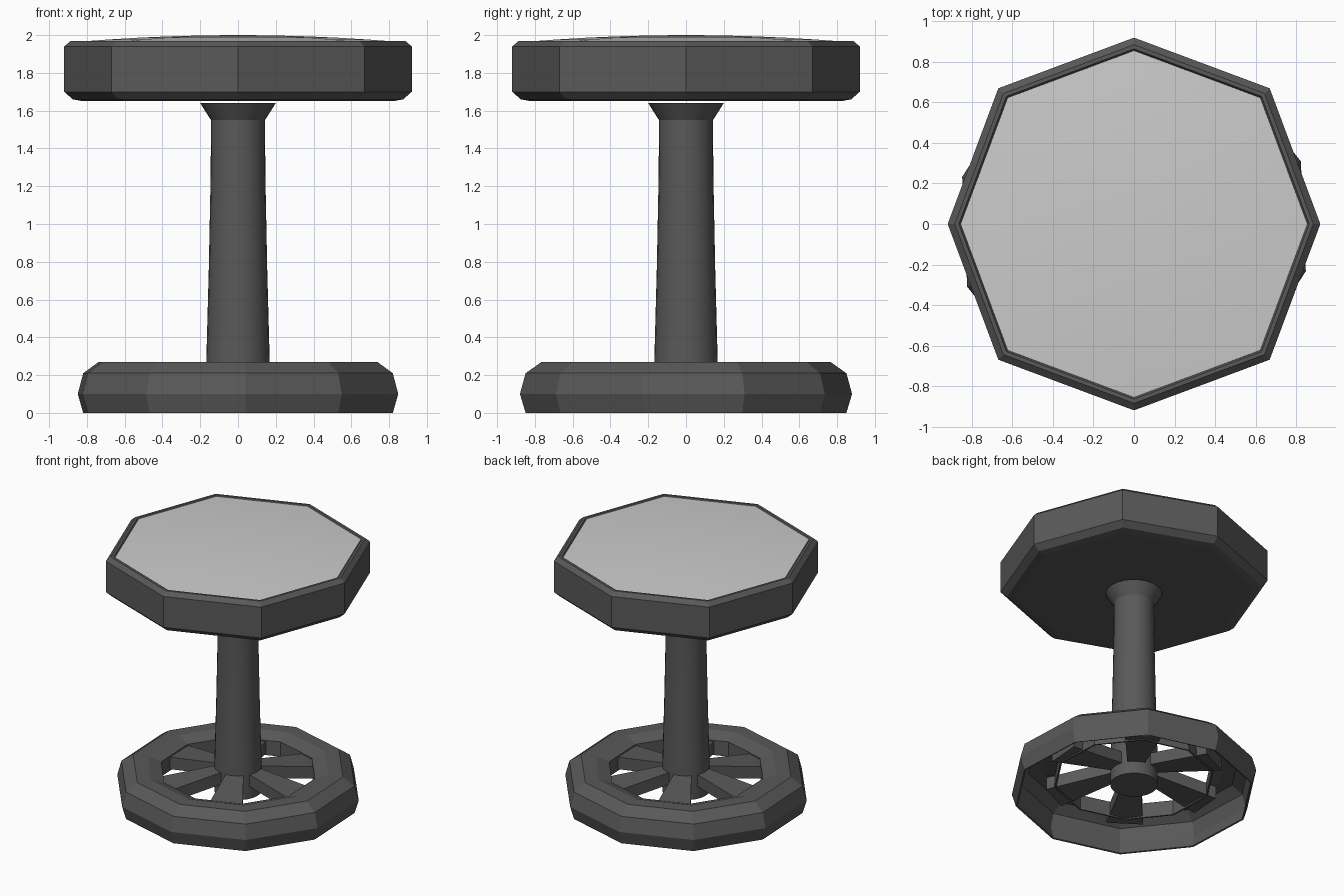
import bpy, bmesh
from math import sin, cos, radians, pi

if "Cube" in bpy.data.objects:
    bpy.data.objects.remove(bpy.data.objects["Cube"])

dark = bpy.data.materials.new("dark_grey")
dark.diffuse_color = (0.1, 0.1, 0.1, 1)
dark.use_nodes = True
dark.node_tree.nodes["Principled BSDF"].inputs["Base Color"].default_value = dark.diffuse_color


def finish(name, bm, mat=None, smooth=None):
    bmesh.ops.remove_doubles(bm, verts=bm.verts, dist=1e-5)
    bmesh.ops.recalc_face_normals(bm, faces=bm.faces)
    mesh = bpy.data.meshes.new(name)
    bm.to_mesh(mesh)
    bm.free()
    ob = bpy.data.objects.new(name, mesh)
    bpy.context.collection.objects.link(ob)
    if mat:
        mesh.materials.append(mat)
    if smooth:
        bpy.ops.object.select_all(action='DESELECT')
        ob.select_set(True)
        bpy.context.view_layer.objects.active = ob
        bpy.ops.object.shade_smooth_by_angle(angle=radians(smooth))
    return ob


def lathe(name, profile, sides, start=0, odd_scale=1.0, mat=None, smooth=None):
    """Sweep (radius, z) points round z; every other corner may be pushed out."""
    bm = bmesh.new()
    rings = []
    for r, z in profile:
        ring = []
        for i in range(sides):
            a = radians(start) + 2 * pi * i / sides
            k = r * (odd_scale if i % 2 else 1)
            ring.append(bm.verts.new((k * cos(a), k * sin(a), z)))
        rings.append(ring)
    for lo, hi in zip(rings, rings[1:]):
        for i in range(sides):
            j = (i + 1) % sides
            bm.faces.new((lo[i], lo[j], hi[j], hi[i]))
    for ring, (r, z) in ((rings[0], profile[0]), (rings[-1], profile[-1])):
        if (r, z) not in OPEN_ENDS:
            bm.faces.new(ring)
    return finish(name, bm, mat, smooth)


# Ends of the foot ring stay open: it is a hollow shell underneath
OPEN_ENDS = {(0.85, 0.0), (0.56, 0.12)}

# Octagonal seat casing with bevelled rims
lathe("seat_casing", [(0.82, 1.65), (0.875, 1.66), (0.92, 1.70), (0.92, 1.94),
                      (0.885, 1.97), (0.865, 1.97), (0.855, 1.955)],
      8, odd_scale=1.03, mat=dark)

# Slightly domed light grey cushion
dome = [(0.856 * t, 1.964 + 0.036 * (1 - t * t)) for t in (1, 0.8, 0.6, 0.4, 0.2, 0.03)]
lathe("cushion", [(0.856, 1.95)] + dome, 8, odd_scale=1.03, smooth=30)

# Tapered pole with a flared collar under the seat
lathe("pole", [(0.125, 0.08), (0.125, 0.19), (0.168, 0.27), (0.155, 0.75), (0.145, 1.25),
               (0.143, 1.55), (0.2, 1.64)][2:], 24, mat=dark, smooth=30)
lathe("hub", [(0.168, 0.08), (0.168, 0.27)], 24, mat=dark, smooth=30)

# Ten-sided hollow foot ring
ring = lathe("foot_ring", [(0.85, 0.0), (0.88, 0.10), (0.85, 0.21), (0.765, 0.27),
                           (0.66, 0.27), (0.56, 0.235), (0.56, 0.12)],
             10, start=20.6, mat=dark)
shell = ring.modifiers.new("thickness", 'SOLIDIFY')
shell.thickness = 0.012
shell.offset = -1

# Six spokes, widening and dropping towards the ring
for n in range(6):
    a = radians(-4 + 60 * n)
    bm = bmesh.new()
    ends = []
    for r, w, top, bottom in ((0.13, 0.06, 0.272, 0.18), (0.62, 0.13, 0.215, 0.12)):
        ends.append([bm.verts.new((r * cos(a) - s * w * sin(a), r * sin(a) + s * w * cos(a), z))
                     for s, z in ((-1, bottom), (1, bottom), (1, top), (-1, top))])
    for i in range(4):
        j = (i + 1) % 4
        bm.faces.new((ends[0][i], ends[0][j], ends[1][j], ends[1][i]))
    for e in ends:
        bm.faces.new(e)
    finish(f"spoke_{n + 1}", bm, dark)
